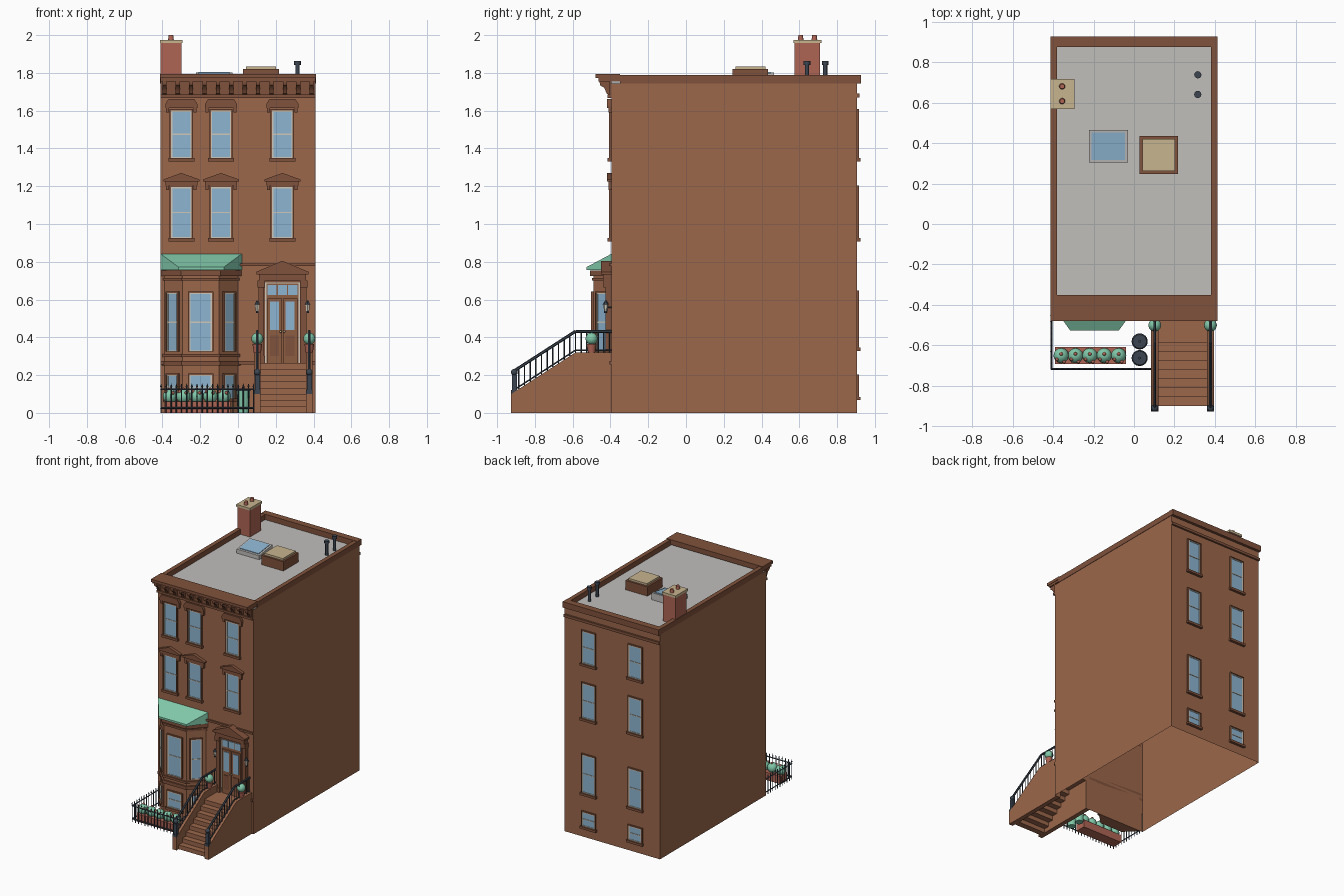
import bpy, bmesh, math
from mathutils import Matrix, Vector

if "Cube" in bpy.data.objects:
    bpy.data.objects.remove(bpy.data.objects["Cube"], do_unlink=True)


def material(name, r, g, b):
    mat = bpy.data.materials.new(name)
    mat.use_nodes = True
    mat.diffuse_color = (r, g, b, 1)
    mat.node_tree.nodes["Principled BSDF"].inputs["Base Color"].default_value = (r, g, b, 1)
    return mat


brown = material("brownstone", .33, .135, .07)
trim = material("dark_trim", .22, .085, .045)
wood = material("door_wood", .27, .11, .055)
gravel = material("roof_grey", .53, .52, .50)
glass = material("window_blue", .27, .46, .64)
cream = material("cream_sash", .62, .58, .48)
tan = material("tan_stone", .58, .46, .28)
green = material("soft_green", .22, .58, .40)
iron = material("iron_slate", .045, .06, .08)
brick = material("red_brick", .43, .13, .09)

parts = {}


def mesh_for(part, mat):
    return parts.setdefault(part, (bmesh.new(), mat))[0]


def box(part, mat, xs, ys, zs, frame=Matrix()):
    bm = mesh_for(part, mat)
    lo, hi = (Vector(c) for c in zip(xs, ys, zs))
    size = Matrix.Diagonal((*(hi - lo), 1))
    bmesh.ops.create_cube(bm, size=1, matrix=frame @ Matrix.Translation((lo + hi) / 2) @ size)


def prism(part, mat, points, axis, span, frame=Matrix()):
    # extrude a 2D profile along one axis
    bm = mesh_for(part, mat)
    rings = []
    for s in span:
        ring = []
        for p in points:
            co = list(p)
            co.insert("xyz".index(axis), s)
            ring.append(bm.verts.new(frame @ Vector(co)))
        bm.faces.new(ring)
        rings.append(ring)
    a, b = rings
    for i in range(len(a)):
        bm.faces.new((a[i - 1], a[i], b[i], b[i - 1]))


def rod(part, mat, start, end, r, r_end=None, sides=6):
    start, end = Vector(start), Vector(end)
    d = end - start
    place = Matrix.Translation((start + end) / 2) @ d.to_track_quat("Z", "Y").to_matrix().to_4x4()
    bmesh.ops.create_cone(mesh_for(part, mat), cap_ends=True, segments=sides, radius1=r,
                          radius2=r if r_end is None else r_end, depth=d.length, matrix=place)


def ball(part, mat, centre, r):
    bmesh.ops.create_uvsphere(mesh_for(part, mat), u_segments=12, v_segments=8, radius=r,
                              matrix=Matrix.Translation(centre))


def wall_frame(start, end):
    # local x runs along the wall from its middle, local y points outward
    a, b = Vector(start), Vector(end)
    u, m = (b - a).normalized(), (a + b) / 2
    return Matrix(((u.x, u.y, 0, m.x), (u.y, -u.x, 0, m.y), (0, 0, 1, 0), (0, 0, 0, 1)))


W, F, B, TOP = .41, -.395, .905, 1.745
front = wall_frame((-W, F), (W, F))
back = wall_frame((W, B), (-W, B))

# main shell, open underneath, with a gap behind the stoop
shell = mesh_for("house_walls", brown)
outline = [(-W, 0), (.11, 0), (.11, .25), (.37, .25), (.37, 0), (W, 0), (W, TOP), (-W, TOP)]
shell.faces.new([shell.verts.new((x, F, z)) for x, z in outline])
for a, b in (((W, F), (W, B)), ((W, B), (-W, B)), ((-W, B), (-W, F))):
    shell.faces.new([shell.verts.new((*p, z)) for p, z in ((a, 0), (b, 0), (b, TOP), (a, TOP))])
bmesh.ops.remove_doubles(shell, verts=shell.verts, dist=.0001)
box("roof_deck", gravel, (-.4, .4), (F, B - .01), (TOP - .01, TOP + .003))

# parapets and rear cornice
for s in (-1, 1):
    box("side_parapet", trim, sorted((s * .38, s * .413)), (-.35, .88), (TOP, 1.788))
box("rear_cornice", trim, (-.413, .413), (.875, .926), (TOP, 1.79))
box("rear_string_course", trim, (-W, W), (B, B + .014), (1.67, 1.69))

# front cornice with brackets
box("cornice_top", trim, (-.413, .413), (-.478, -.35), (1.772, 1.794))
box("cornice_bed", trim, (-W, W), (-.462, -.35), (1.755, 1.772))
box("cornice_frieze", trim, (-W, W), (-.405, F), (1.68, 1.76))
box("cornice_architrave", trim, (-W, W), (-.415, F), (1.668, 1.685))
curve = [(F, 1.757), (-.458, 1.757), (-.455, 1.735), (-.432, 1.72), (-.42, 1.69), (F, 1.68)]
for i in range(12):
    x = -.39 + i * .78 / 11
    prism("cornice_brackets", trim, curve, "x", (x - .011, x + .011))


def window(frame, x, z0, z1, w, sill=True):
    h, e, mid = w / 2, .008, (z0 + z1) / 2
    box("window_glass", glass, (x - h, x + h), (0, .004), (z0, z1), frame)
    for s in (-1, 1):
        box("window_frames", trim, sorted((x + s * h, x + s * (h + e))), (0, .012), (z0, z1 + e), frame)
        box("window_sashes", cream, sorted((x + s * h, x + s * (h - .006))), (0, .008), (z0, z1), frame)
    box("window_frames", trim, (x - h, x + h), (0, .012), (z1, z1 + e), frame)
    for z in (z0, mid - .003, z1 - .006):
        box("window_sashes", cream, (x - h, x + h), (0, .008), (z, z + .006), frame)
    if sill:
        box("window_sills", trim, (x - h - .015, x + h + .015), (0, .02), (z0 - .018, z0), frame)


# upper front windows and hoods
for x in (-.3, -.09, .235):
    window(front, x, 1.35, 1.6, .108)
    window(front, x, .925, 1.195, .108)
    cap = [(-.085, 1.615), (.085, 1.615), (.085, 1.635), (.068, 1.662), (-.068, 1.662), (-.085, 1.635)]
    prism("flat_hoods", trim, [(x + u, z) for u, z in cap], "y", (0, .022), front)
    box("hood_lintels", trim, (x - .085, x + .085), (0, .016), (1.205, 1.228), front)
    peak = [(-.095, 1.226), (.095, 1.226), (.095, 1.236), (0, 1.27), (-.095, 1.236)]
    prism("peaked_hoods", trim, [(x + u, z) for u, z in peak], "y", (0, .024), front)
    for s in (-1, 1):
        for z in (1.59, 1.18):
            box("hood_corbels", trim, (x + s * .073 - .008, x + s * .073 + .008), (0, .016), (z, z + .03), front)

# rear windows
for x in (-.2, .2):
    for z0, z1 in ((1.35, 1.6), (.925, 1.195), (.345, .64), (.085, .195)):
        window(back, x, z0, z1, .108)

# string courses
box("string_course", trim, (.0, W), (-.407, F), (.777, .792))
for xs in ((-W, -.38), (-.01, .1), (.38, W)):
    box("water_table", trim, xs, (-.405, F), (.255, .275))


# canted bay
def bay(o):
    k = o * .41
    return [(-.39 - o, F), (-.295 - k, -.49 - o), (-.1 + k, -.49 - o), (o, F)]


prism("bay_walls", brown, bay(0), "z", (0, .755))
for z0, z1, o in ((.25, .275, .012), (.295, .312, .01), (.7, .715, .008), (.725, .755, .018)):
    prism("bay_mouldings", trim, bay(o), "z", (z0, z1))
corners = bay(0)
for i, w in enumerate((.075, .118, .075)):
    side = wall_frame(corners[i], corners[i + 1])
    window(side, 0, .325, .635, w, False)
    window(side, 0, .075, .2, w)

# awning over the bay
awning = mesh_for("bay_awning", green)
rim = [(-.41, F), (-.315, -.526), (-.075, -.526), (.02, F)]
points = [(x, y, z) for x, y in rim for z in (.757, .772)] + [(-.41, F, .842), (.02, F, .842)]
bmesh.ops.convex_hull(awning, input=[awning.verts.new(p) for p in points])

# entrance
DX, SILL = .235, .265
box("door_surround", trim, (DX - .1, DX + .1), (0, .01), (SILL, .7), front)
box("door_jamb", cream, (DX - .092, DX + .092), (0, .014), (SILL, .69), front)
box("door_panel_back", wood, (DX - .084, DX + .084), (0, .016), (SILL, .684), front)
for s in (-1, 1):
    leaf = DX + s * .041
    box("door_leaves", wood, (leaf - .039, leaf + .039), (0, .024), (SILL, .605), front)
    box("door_glass", glass, (leaf - .024, leaf + .024), (0, .028), (.44, .59), front)
    box("door_panels", trim, (leaf - .024, leaf + .024), (0, .028), (.3, .41), front)
    ball("door_knobs", tan, (DX + s * .01, F - .03, .43), .006)
    post = DX + s * .112
    box("door_pilasters", trim, (post - .015, post + .015), (0, .03), (SILL, .7), front)
    box("pilaster_blocks", trim, (post - .02, post + .02), (0, .042), (.665, .7), front)
    box("pilaster_blocks", trim, (post - .02, post + .02), (0, .036), (SILL, .3), front)
    # wall lanterns
    lamp = DX + s * .134
    rod("lantern_glass", cream, (lamp, F - .03, .54), (lamp, F - .03, .575), .009, .013)
    rod("lantern_caps", iron, (lamp, F - .03, .575), (lamp, F - .03, .595), .016, .003)
    rod("lantern_caps", iron, (lamp, F - .03, .53), (lamp, F - .03, .54), .008)
    rod("lantern_caps", iron, (lamp, F, .56), (lamp, F - .03, .56), .004)
for i in (-1, 0, 1):
    box("transom_glass", glass, (DX + i * .055 - .024, DX + i * .055 + .024), (0, .02), (.625, .677), front)
box("door_entablature", trim, (DX - .125, DX + .125), (0, .045), (.7, .735), front)
gable = [(-.138, .733), (.138, .733), (.138, .747), (0, .805), (-.138, .747)]
prism("door_pediment", trim, [(DX + u, z) for u, z in gable], "y", (0, .055), front)

# stoop
RISE, GO = SILL / 8, .045
for i in range(8):
    y = -.9 + i * GO
    box("stoop_steps", brown, (.115, .365), (y, y + GO), (i * RISE, (i + 1) * RISE))
box("stoop_landing", brown, (.115, .365), (-.54, F), (SILL - RISE, SILL))
cheek = [(-.926, 0), (-.926, .1), (-.585, .32), (F, .32), (F, 0)]


def cheek_top(y):
    return min(.32, .1 + (y + .926) * .22 / .341)


for x0, x1 in ((.085, .12), (.36, .395)):
    prism("stoop_cheeks", brown, cheek, "x", (x0, x1))
    x = (x0 + x1) / 2
    box("newel_posts", iron, (x - .013, x + .013), (-.922, -.896), (.1, .2))
    box("newel_posts", iron, (x - .017, x + .017), (-.926, -.892), (.1, .12))
    ball("newel_balls", iron, (x, -.909, .215), .018)
    for lift, r in ((.112, .008), (.012, .004)):
        path = [(x, y, cheek_top(y) + lift) for y in (-.909, -.585, F)]
        for p, q in zip(path, path[1:]):
            rod("stair_rails", iron, p, q, r)
    for i in range(17):
        y = -.885 + i * .03
        rod("stair_balusters", iron, (x, y, cheek_top(y)), (x, y, cheek_top(y) + .112), .0035, sides=4)
    # potted topiary
    rod("topiary_pots", brick, (x, -.5, .32), (x, -.5, .365), .019, .026, 12)
    ball("topiary_balls", green, (x, -.5, .393), .032)

# areaway fence
fence_corners = [(-.408, F), (-.408, -.716), (.083, -.716)]
for a, b in zip(fence_corners, fence_corners[1:]):
    a, b = Vector(a), Vector(b)
    count = round((b - a).length / .028)
    for z in (.025, .125):
        rod("fence_rails", iron, (*a, z), (*b, z), .005, sides=4)
    for i in range(count + 1):
        p = a.lerp(b, i / count)
        rod("fence_pickets", iron, (*p, 0), (*p, .14), .0035, sides=4)
        rod("fence_tips", iron, (*p, .138), (*p, .157), .006, 0, 4)

# planter with shrubs and blossoms
box("planter_box", brick, (-.39, -.04), (-.692, -.607), (0, .06))
for i in range(5):
    x = -.36 + i * .071
    ball("planter_shrubs", green, (x, -.65, .088), .038)
    for dx, dy, dz in ((0, .008, .037), (.015, -.03, .018), (-.02, -.018, .024)):
        ball("planter_blossoms", brick, (x + dx, -.65 + dy, .088 + dz), .009)

# dustbins
for y in (-.58, -.662):
    rod("bin_bodies", green, (.028, y, 0), (.028, y, .115), .03, .036, 16)
    rod("bin_lids", iron, (.028, y, .115), (.028, y, .128), .04, .034, 16)
    rod("bin_lids", iron, (.028, y, .128), (.028, y, .136), .007, sides=8)

# chimney
box("chimney_stack", brick, (-.409, -.3), (.575, .71), (TOP, 1.957))
box("chimney_cap", tan, (-.413, -.295), (.568, .717), (1.957, 1.975))
for y in (.607, .68):
    rod("chimney_pots", brick, (-.355, y, 1.975), (-.355, y, 2), .015, .012, 12)

# rooftop vents, skylight and hatch
for y in (.64, .737):
    rod("vent_pipes", iron, (.315, y, TOP), (.315, y, 1.845), .011, sides=12)
    rod("vent_caps", iron, (.315, y, 1.842), (.315, y, 1.862), .018, sides=12)
curb = [(.303, TOP), (.465, TOP), (.465, 1.803), (.303, 1.78)]
prism("skylight_curb", gravel, curb, "x", (-.223, -.03))
pane = [(.317, 1.78), (.451, 1.799), (.451, 1.806), (.317, 1.787)]
prism("skylight_pane", glass, pane, "x", (-.209, -.044))
box("hatch_curb", trim, (.027, .217), (.247, .435), (TOP, 1.82))
box("hatch_lid", tan, (.042, .202), (.262, .42), (1.82, 1.835))

# turn every part into an object
bpy.ops.object.select_all(action="DESELECT")
for name, (bm, mat) in parts.items():
    bmesh.ops.recalc_face_normals(bm, faces=bm.faces)
    mesh = bpy.data.meshes.new(name)
    bm.to_mesh(mesh)
    bm.free()
    mesh.materials.append(mat)
    obj = bpy.data.objects.new(name, mesh)
    bpy.context.collection.objects.link(obj)
    obj.select_set(True)
    bpy.context.view_layer.objects.active = obj
bpy.ops.object.shade_smooth_by_angle(angle=math.radians(40))
